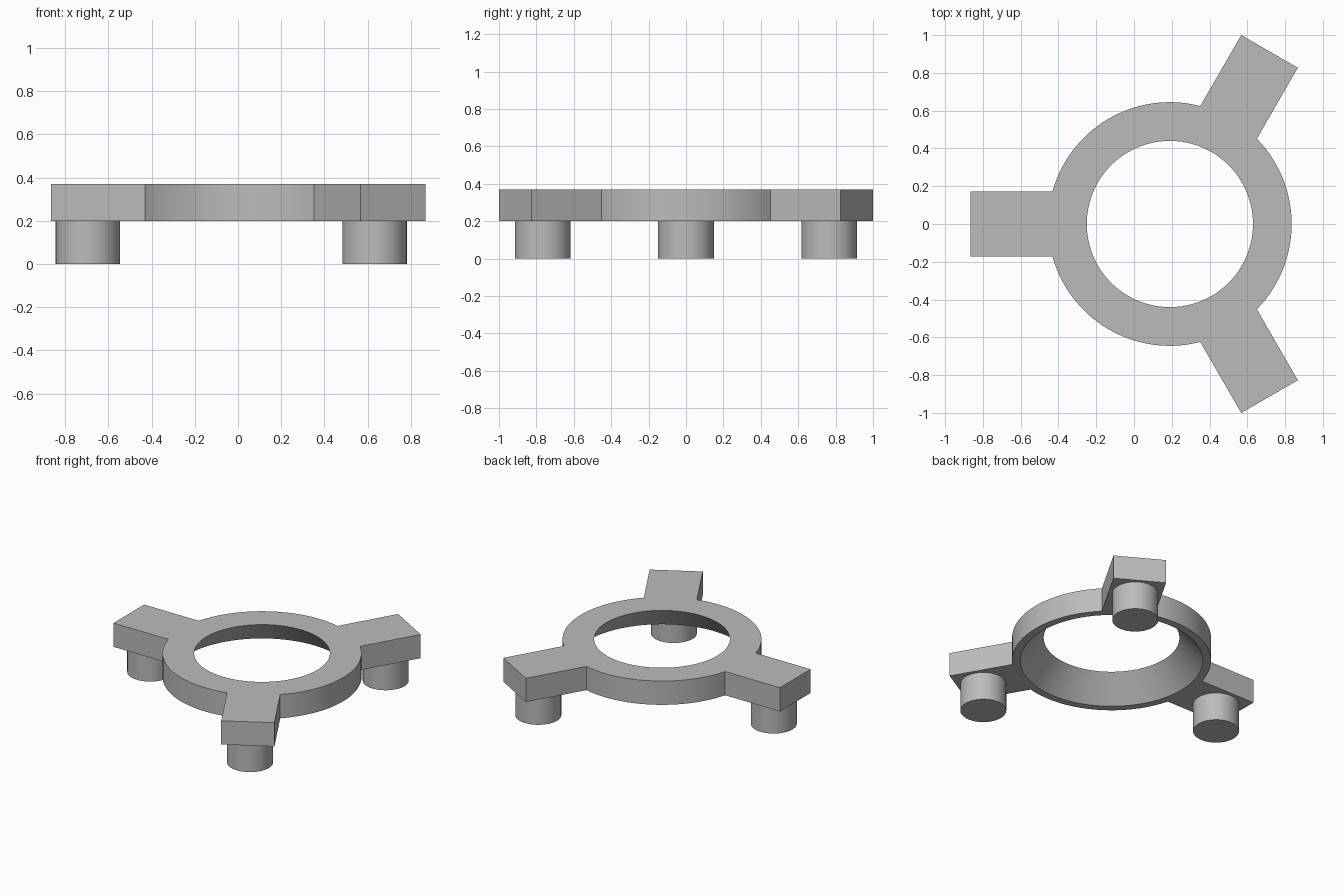
import bpy, bmesh
from math import sin, cos, asin, radians, tau, pi
from mathutils import Vector

cube = bpy.data.objects.get("Cube")
if cube:
    bpy.data.objects.remove(cube, do_unlink=True)

CENTRE = Vector((0.19, 0, 0))
R_OUT, R_TOP, R_BOTTOM = 0.645, 0.44, 0.592
ARM_HALF, ARM_REACH = 0.173, 1.055
LEG_RADIUS, LEG_DISTANCE = 0.149, 0.885
Z_LOW, Z_HIGH = 0.2, 0.37
ARM_ANGLES = [pi / 3, pi, -pi / 3]
ARM_STEPS, GAP_STEPS = 10, 28

grey = bpy.data.materials.new("plain_grey")
grey.use_nodes = True
colour = (0.5, 0.5, 0.5, 1)
grey.diffuse_color = colour
grey.node_tree.nodes["Principled BSDF"].inputs["Base Color"].default_value = colour


def finish(obj):
    obj.data.materials.append(grey)
    bpy.ops.object.select_all(action='DESELECT')
    obj.select_set(True)
    bpy.context.view_layer.objects.active = obj
    bpy.ops.object.shade_smooth_by_angle(angle=radians(30))


def polar(radius, angle, z):
    return CENTRE + Vector((radius * cos(angle), radius * sin(angle), z))


# Ring with a conical bore, opened at the three arm sectors
bm = bmesh.new()
half = asin(ARM_HALF / R_OUT)
angles, in_arm = [], []
for k in range(3):
    start = ARM_ANGLES[0] + k * tau / 3 - half
    gap = tau / 3 - 2 * half
    angles += [start + 2 * half * i / ARM_STEPS for i in range(ARM_STEPS)]
    angles += [start + 2 * half + gap * i / GAP_STEPS for i in range(GAP_STEPS)]
    in_arm += [True] * ARM_STEPS + [False] * GAP_STEPS

outer_high = [bm.verts.new(polar(R_OUT, a, Z_HIGH)) for a in angles]
outer_low = [bm.verts.new(polar(R_OUT, a, Z_LOW)) for a in angles]
inner_high = [bm.verts.new(polar(R_TOP, a, Z_HIGH)) for a in angles]
inner_low = [bm.verts.new(polar(R_BOTTOM, a, Z_LOW)) for a in angles]
count = len(angles)
for i in range(count):
    j = (i + 1) % count
    strips = [(outer_high, inner_high), (inner_high, inner_low), (inner_low, outer_low)]
    if not in_arm[i]:
        strips.append((outer_low, outer_high))
    for a, b in strips:
        bm.faces.new((a[i], a[j], b[j], b[i]))

# Square arms grown out of the open sectors
for k in range(3):
    first = k * (ARM_STEPS + GAP_STEPS)
    last = first + ARM_STEPS
    angle = ARM_ANGLES[0] + k * tau / 3
    side = Vector((-sin(angle), cos(angle), 0)) * ARM_HALF
    tips = []
    for z, rim in ((Z_HIGH, outer_high), (Z_LOW, outer_low)):
        tip = polar(ARM_REACH, angle, z)
        pair = [bm.verts.new(tip - side), bm.verts.new(tip + side)]
        bm.faces.new(rim[first:last + 1] + pair[::-1])
        tips.append(pair)
    (high_a, high_b), (low_a, low_b) = tips
    bm.faces.new((low_a, low_b, high_b, high_a))
    bm.faces.new((outer_low[first], low_a, high_a, outer_high[first]))
    bm.faces.new((low_b, outer_low[last], outer_high[last], high_b))

bmesh.ops.recalc_face_normals(bm, faces=bm.faces)
mesh = bpy.data.meshes.new("ring_with_arms")
bm.to_mesh(mesh)
bm.free()
frame = bpy.data.objects.new("ring_with_arms", mesh)
bpy.context.collection.objects.link(frame)
finish(frame)

# Round legs under the arms
for name, angle in zip(("back_left_leg", "right_leg", "front_left_leg"), ARM_ANGLES):
    bpy.ops.mesh.primitive_cylinder_add(vertices=64, radius=LEG_RADIUS, depth=Z_LOW,
                                        location=polar(LEG_DISTANCE, angle, Z_LOW / 2))
    leg = bpy.context.object
    leg.name = name
    finish(leg)
